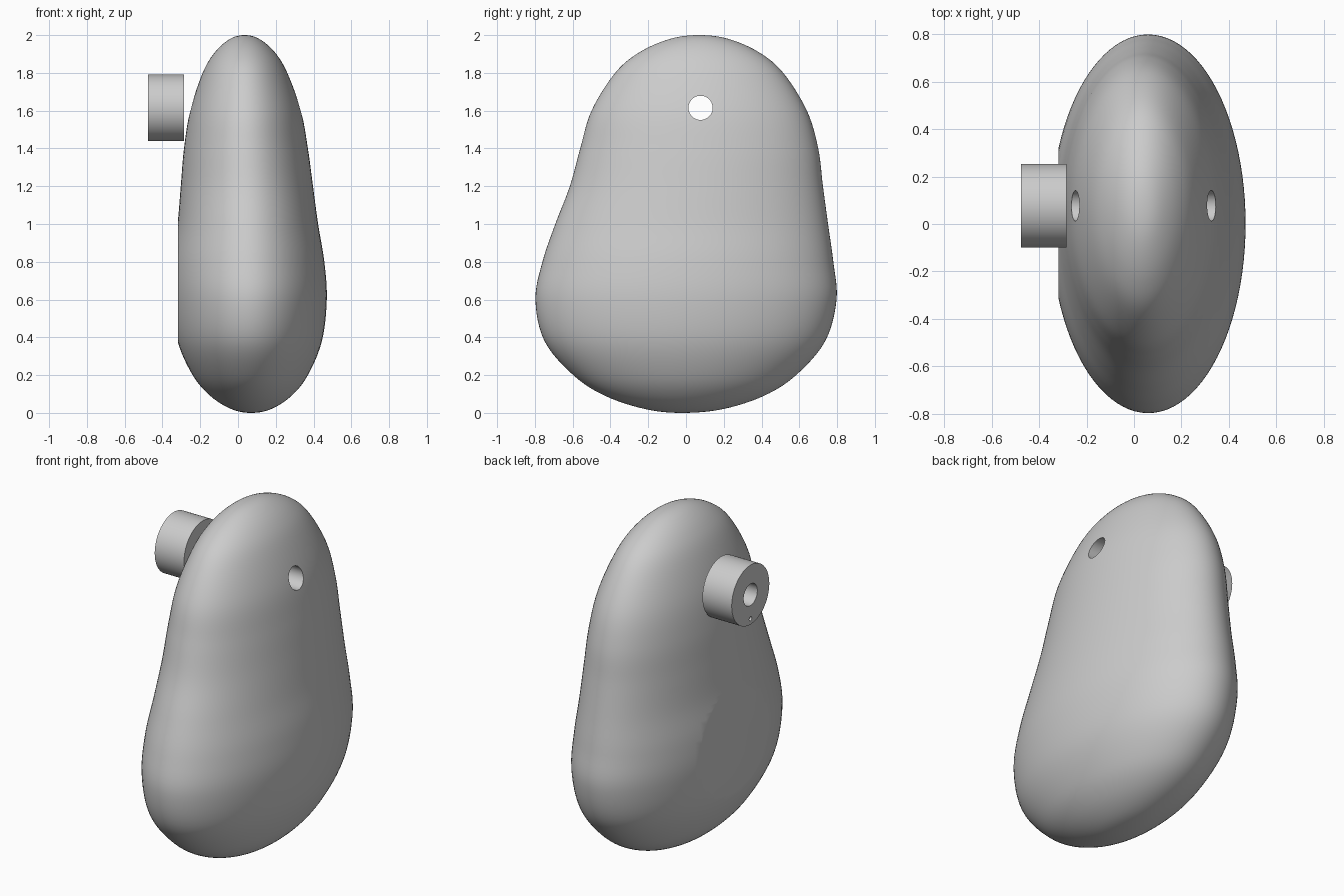
import bpy, bmesh, math
from mathutils import Vector, Matrix

if "Cube" in bpy.data.objects:
    bpy.data.objects.remove(bpy.data.objects["Cube"], do_unlink=True)

grey = bpy.data.materials.new("plain grey")
grey.use_nodes = True
GREY = (0.6, 0.6, 0.6, 1)
grey.diffuse_color = GREY
grey.node_tree.nodes["Principled BSDF"].inputs["Base Color"].default_value = GREY

AXIS_Y, AXIS_Z = 0.077, 1.615   # shared axis of the bore and the knob
SIDES, STEPS = 96, 6

# Elliptical sections: height, centre x, centre y, half width, half depth
SECTIONS = [Vector(s) for s in (
    (0.00, 0.07, -0.02, 0.00, 0.00), (0.02, 0.07, -0.01, 0.105, 0.205),
    (0.09, 0.068, -0.008, 0.215, 0.42), (0.20, 0.065, -0.007, 0.305, 0.59),
    (0.38, 0.062, -0.006, 0.382, 0.743), (0.60, 0.06, 0.0, 0.41, 0.797),
    (0.80, 0.055, 0.01, 0.402, 0.77), (1.00, 0.052, 0.03, 0.372, 0.722),
    (1.20, 0.047, 0.055, 0.35, 0.67), (1.40, 0.042, 0.07, 0.328, 0.63),
    (1.60, 0.04, 0.07, 0.293, 0.57), (1.80, 0.037, 0.07, 0.224, 0.445),
    (1.91, 0.036, 0.07, 0.158, 0.315), (1.98, 0.035, 0.07, 0.077, 0.154),
    (2.00, 0.035, 0.07, 0.00, 0.00))]


def mirrored(s):
    """Section beyond a pole, so that the pole comes out round."""
    return Vector((s[0], s[1], s[2], -s[3], -s[4]))


def smooth_sections():
    pts = [mirrored(SECTIONS[1])] + SECTIONS + [mirrored(SECTIONS[-2])]
    for a, b, c, d in zip(pts, pts[1:], pts[2:], pts[3:]):
        for k in range(STEPS):
            t = k / STEPS
            yield b + 0.5 * t * (c - a + t * (2 * a - 5 * b + 4 * c - d
                                             + t * (3 * (b - c) + d - a)))


def finish(bm, name):
    bmesh.ops.recalc_face_normals(bm, faces=bm.faces)
    mesh = bpy.data.meshes.new(name)
    bm.to_mesh(mesh)
    bm.free()
    mesh.materials.append(grey)
    obj = bpy.data.objects.new(name, mesh)
    bpy.context.collection.objects.link(obj)
    return obj


def rod(name, x0, x1, radius, z=AXIS_Z, sides=64):
    bm = bmesh.new()
    place = (Matrix.Translation(((x0 + x1) / 2, AXIS_Y, z))
             @ Matrix.Rotation(math.pi / 2, 4, 'Y'))
    bmesh.ops.create_cone(bm, cap_ends=True, segments=sides, radius1=radius,
                          radius2=radius, depth=x1 - x0, matrix=place)
    return finish(bm, name)


def drill(obj, cutter):
    cutter.hide_render = True
    cutter.hide_set(True)
    mod = obj.modifiers.new("bore", 'BOOLEAN')
    mod.operation, mod.solver, mod.object = 'DIFFERENCE', 'EXACT', cutter
    bpy.ops.object.select_all(action='DESELECT')
    bpy.context.view_layer.objects.active = obj
    obj.select_set(True)
    bpy.ops.object.modifier_apply(modifier=mod.name)
    bpy.data.objects.remove(cutter, do_unlink=True)


# Body: lofted pebble with a flat patch on its right side
bm = bmesh.new()
rings = []
for z, cx, cy, rx, ry in list(smooth_sections())[1:]:
    angles = [math.tau * i / SIDES for i in range(SIDES)]
    rings.append([bm.verts.new((cx + rx * math.cos(a), cy + ry * math.sin(a), z))
                  for a in angles])
for low, high in zip(rings, rings[1:]):
    for i in range(SIDES):
        j = (i + 1) % SIDES
        bm.faces.new((low[i], low[j], high[j], high[i]))
for ring, end in ((rings[0], SECTIONS[0]), (rings[-1], SECTIONS[-1])):
    tip = bm.verts.new((end[1], end[2], end[0]))
    for i in range(SIDES):
        bm.faces.new((ring[i], ring[(i + 1) % SIDES], tip))
cut = bmesh.ops.bisect_plane(bm, geom=bm.verts[:] + bm.edges[:] + bm.faces[:],
                             plane_co=(-0.318, 0, 0), plane_no=(-1, 0, 0),
                             clear_outer=True)
rim = [e for e in cut["geom_cut"] if isinstance(e, bmesh.types.BMEdge)]
bmesh.ops.contextual_create(bm, geom=rim)
body = finish(bm, "body")
drill(body, rod("body_bore", -1, 1, 0.064))

# Knob: short collar with a central bore and a small pin hole
knob = rod("knob", -0.477, -0.285, 0.176, sides=96)
drill(knob, rod("knob_bore", -1, 0, 0.064))
drill(knob, rod("pin_hole", -1, 0, 0.012, AXIS_Z - 0.142, 24))

for obj in (body, knob):
    bpy.ops.object.select_all(action='DESELECT')
    bpy.context.view_layer.objects.active = obj
    obj.select_set(True)
    bpy.ops.object.shade_smooth_by_angle(angle=math.radians(20))
